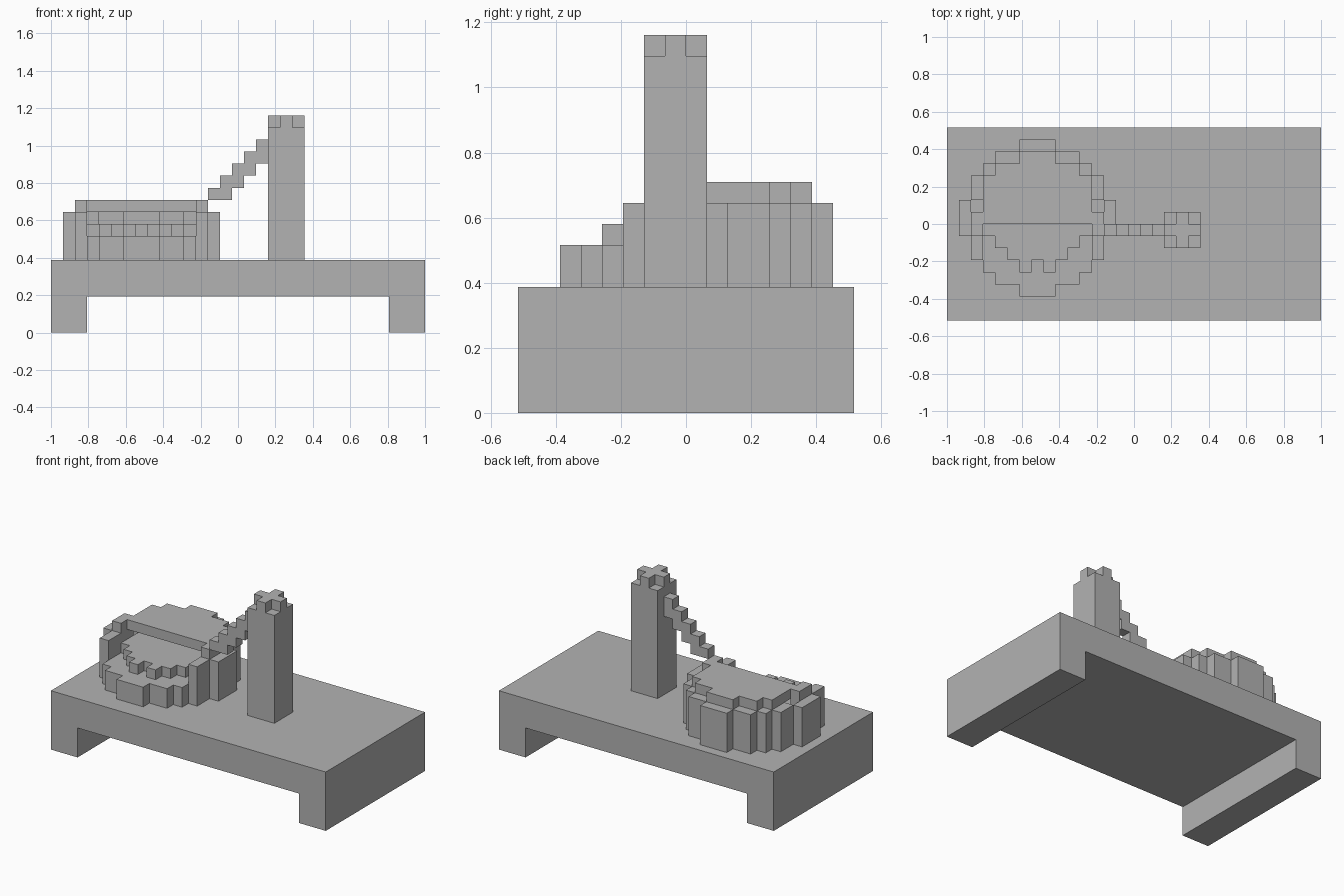
import bpy, bmesh

if "Cube" in bpy.data.objects:
    bpy.data.objects.remove(bpy.data.objects["Cube"])

U = 2 / 31            # one block
OX, OY = 15.5, 8      # block coordinates of the centre

grey = bpy.data.materials.new("plain_grey")
grey.use_nodes = True
colour = (0.45, 0.45, 0.45, 1)
grey.diffuse_color = colour
grey.node_tree.nodes["Principled BSDF"].inputs["Base Color"].default_value = colour


def prism(bm, outline, z0, z1):
    """Extrude an outline in block units upward from z0 to z1."""
    verts = [bm.verts.new(((x - OX) * U, (y - OY) * U, z0 * U)) for x, y in outline]
    face = bm.faces.new(verts)
    top = bmesh.ops.extrude_face_region(bm, geom=[face])["geom"]
    for v in top:
        if isinstance(v, bmesh.types.BMVert):
            v.co.z = z1 * U


def part(name, prisms):
    """Make one object from (outline, z0, z1) prisms."""
    bm = bmesh.new()
    for outline, z0, z1 in prisms:
        prism(bm, outline, z0, z1)
    bmesh.ops.recalc_face_normals(bm, faces=bm.faces)
    mesh = bpy.data.meshes.new(name)
    bm.to_mesh(mesh)
    bm.free()
    mesh.materials.append(grey)
    obj = bpy.data.objects.new(name, mesh)
    bpy.context.collection.objects.link(obj)
    return obj


def rect(x0, x1, y0, y1):
    return [(x0, y0), (x1, y0), (x1, y1), (x0, y1)]


def mirrored(half):
    """Close a left-hand outline by mirroring it about the bowl's centre line."""
    return half + [(15 - x, y) for x, y in reversed(half)]


# Table: one side profile with two end legs, extruded across the depth
table = part("table", [(rect(0, 31, 0, 16), 3, 6)])
for name, x in (("right_leg", 0), ("left_leg", 28)):
    part(name, [(rect(x, x + 3, 0, 16), 0, 3)])

# Tower with a cross-shaped cap
part("tower", [(rect(18, 21, 6, 9), 6, 17)])
cross = [(19, 6), (20, 6), (20, 7), (21, 7), (21, 8), (20, 8),
         (20, 9), (19, 9), (19, 8), (18, 8), (18, 7), (19, 7)]
part("tower_cap", [(cross, 17, 18)])

# Stepped arm falling from the tower to the bowl
part("stepped_arm", [(rect(13 + i, 14 + i, 7, 8), max(11, 10 + i), 12 + i)
                     for i in range(5)])

# Bowl: solid lower body with a low front rim
body = [(6, 2), (6, 3), (4, 3), (4, 4), (3, 4), (3, 7), (2, 7), (2, 10), (3, 10),
        (3, 12), (4, 12), (4, 13), (6, 13), (6, 14)]
part("bowl_body", [(mirrored(body), 6, 8)])

# Upright wall blocks around the sides and back
part("wall_back", [(rect(6, 9, 14, 15), 6, 10)])
wall = [(4, 6, 13, 14), (3, 4, 12, 13), (2, 3, 10, 12), (1, 2, 7, 10), (2, 3, 5, 7)]
for i, (x0, x1, y0, y1) in enumerate(wall):
    part(f"wall_right_{i + 1}", [(rect(x0, x1, y0, y1), 6, 10)])
    part(f"wall_left_{i + 1}", [(rect(15 - x1, 15 - x0, y0, y1), 6, 10)])

# Toothed lower plate
plate = [(7, 5), (7, 4), (6, 4), (6, 5), (5, 5), (5, 6), (4, 6), (4, 7), (3, 7),
         (3, 12), (4, 12), (4, 13), (6, 13), (6, 14)]
part("lower_plate", [(mirrored(plate), 8, 9)])

# Raised half lid
lid = [(3, 8), (3, 12), (4, 12), (4, 13), (6, 13), (6, 14)]
part("lid", [(mirrored(lid), 10, 11)])

# Hinge blocks on either side
part("hinge_right", [(rect(2, 3, 7, 9), 8, 11)])
part("hinge_left", [(rect(12, 13, 7, 9), 8, 11)])
